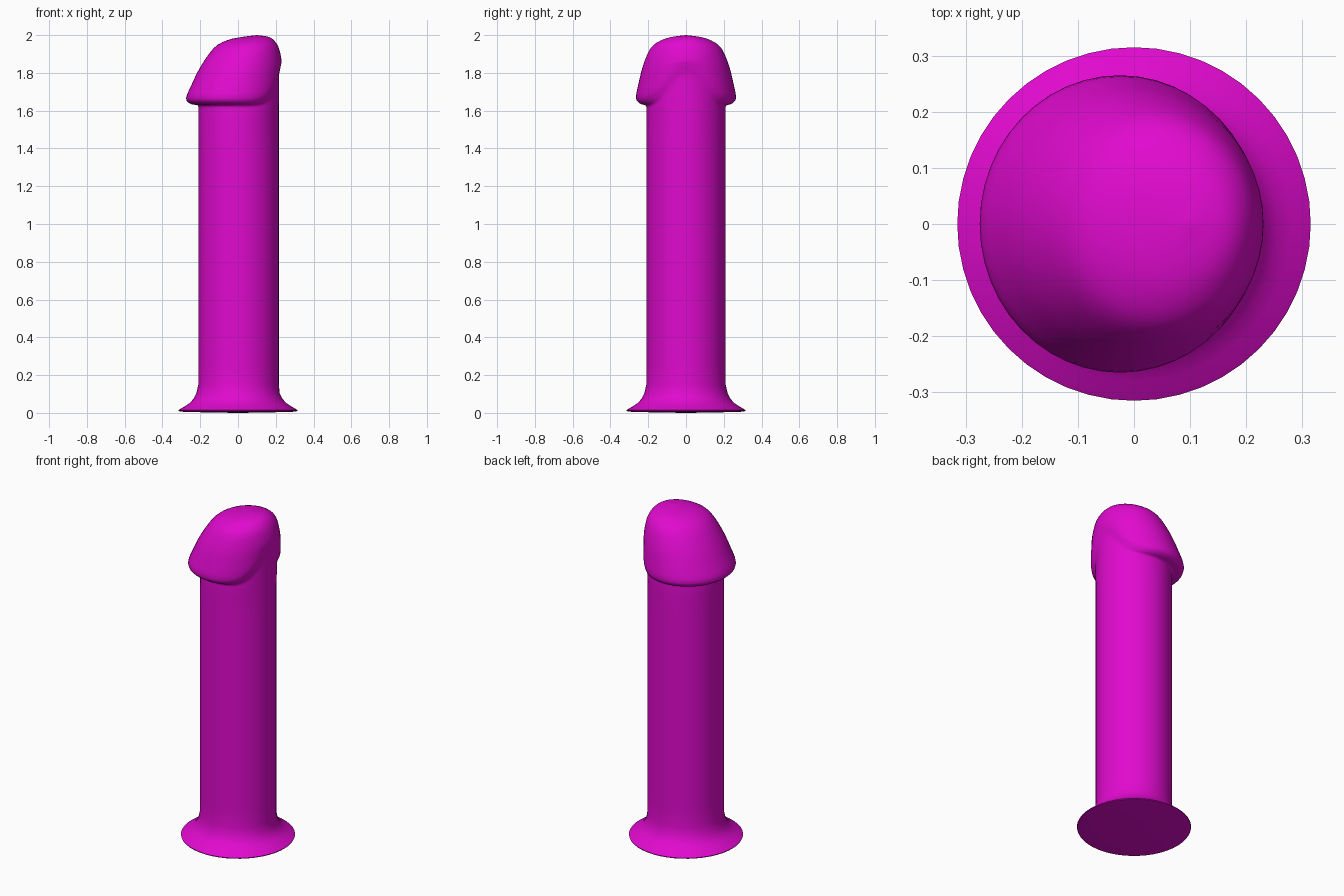
import bpy, bmesh, math

if "Cube" in bpy.data.objects:
    bpy.data.objects.remove(bpy.data.objects["Cube"])

SEG = 48


def spline(a, b, c, d, u):
    # Catmull-Rom blend between ring descriptions b and c
    return [0.5 * (2*q + (r-p)*u + (2*p-5*q+4*r-s)*u*u + (3*q-p-3*r+s)*u**3)
            for p, q, r, s in zip(a, b, c, d)]


def ring_points(left_x, left_z, right_x, right_z, half_y, rise):
    # Tilted ellipse whose +x side is lifted into a narrow peak
    pts = []
    for i in range(SEG):
        t = 2 * math.pi * i / SEG
        c = math.cos(t)
        peak = ((1 + c) / 2) ** 12
        pts.append(((left_x + right_x) / 2 + (right_x - left_x) / 2 * c,
                    half_y * math.sin(t),
                    (left_z + right_z) / 2 + (right_z - left_z) / 2 * c + rise * peak))
    return pts


def round_ring(r, z, ridge=0.0):
    pts = []
    for i in range(SEG):
        t = 2 * math.pi * i / SEG
        rr = r + ridge * ((1 + math.cos(t)) / 2) ** 12
        pts.append((rr * math.cos(t), rr * math.sin(t), z))
    return pts


# Flared foot and shaft
rings = [round_ring(r, z) for r, z in
         [(0.15, 0.002), (0.29, 0.006), (0.313, 0.009), (0.315, 0.014), (0.305, 0.021),
          (0.28, 0.036), (0.255, 0.053), (0.235, 0.075), (0.22, 0.105)]]
rings += [round_ring(0.21, z, 0.007) for z in (0.15, 0.25, 0.6, 1.0, 1.4, 1.55)]

# Head: left x, left z, right x, right z, half width, front rise
keys = [(-0.21, 1.60, 0.217, 1.60, 0.21, 0.12),
        (-0.213, 1.628, 0.217, 1.625, 0.212, 0.15),
        (-0.25, 1.635, 0.219, 1.64, 0.243, 0.16),
        (-0.275, 1.665, 0.225, 1.67, 0.265, 0.16),
        (-0.247, 1.735, 0.229, 1.765, 0.25, 0.085),
        (-0.20, 1.83, 0.23, 1.85, 0.227, 0.02),
        (-0.13, 1.93, 0.217, 1.93, 0.188, 0),
        (-0.06, 1.972, 0.193, 1.97, 0.135, 0),
        (0.02, 1.99, 0.16, 1.991, 0.075, 0),
        (0.09, 1.999, 0.11, 1.999, 0.01, 0)]
for k in range(len(keys) - 1):
    quad = [keys[min(max(k + j, 0), len(keys) - 1)] for j in (-1, 0, 1, 2)]
    for step in range(3):
        rings.append(ring_points(*spline(*quad, step / 3)))
rings.append(ring_points(*keys[-1]))

# Skin the rings and close both ends
bm = bmesh.new()
loops = [[bm.verts.new(p) for p in ring] for ring in rings]
for a, b in zip(loops, loops[1:]):
    for i in range(SEG):
        j = (i + 1) % SEG
        bm.faces.new((a[i], a[j], b[j], b[i]))
for loop, tip in ((loops[0], (0, 0, 0)), (loops[-1], (0.1, 0, 2.0))):
    centre = bm.verts.new(tip)
    for i in range(SEG):
        bm.faces.new((loop[i], loop[(i + 1) % SEG], centre))
bmesh.ops.recalc_face_normals(bm, faces=bm.faces)
mesh = bpy.data.meshes.new("body")
bm.to_mesh(mesh)
bm.free()
body = bpy.data.objects.new("body", mesh)
bpy.context.collection.objects.link(body)

# Magenta finish with smooth shading
mat = bpy.data.materials.new("magenta")
mat.diffuse_color = (0.75, 0.003, 0.62, 1)
mat.use_nodes = True
mat.node_tree.nodes["Principled BSDF"].inputs["Base Color"].default_value = mat.diffuse_color
mesh.materials.append(mat)
bpy.context.view_layer.objects.active = body
body.select_set(True)
bpy.ops.object.shade_smooth_by_angle(angle=math.radians(60))
